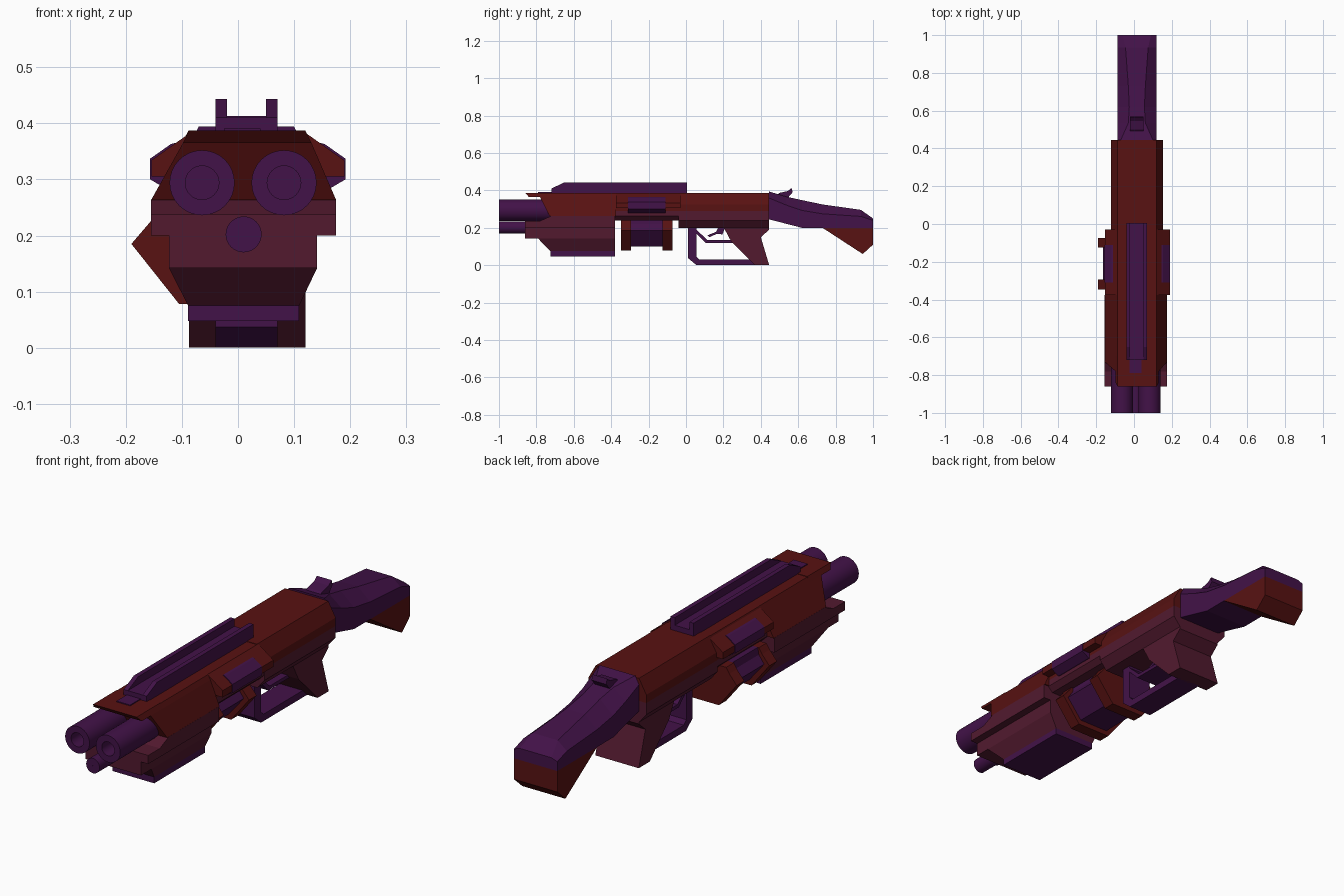
import bpy, bmesh, math


def material(name, rgb):
    m = bpy.data.materials.new(name)
    m.diffuse_color = (*rgb, 1)
    return m


PURPLE = material("purple", (0.055, 0.006, 0.065))
RED = material("red", (0.098, 0.006, 0.006))
MAROON = material("maroon", (0.085, 0.010, 0.028))
CX = 0.015  # centre line of the body


def loft(name, rings, mat, closed=False):
    """Skin a list of equal-length rings; cap the ends unless closed."""
    bm = bmesh.new()
    vs = [[bm.verts.new(p) for p in r] for r in rings]
    n, m = len(rings[0]), len(rings)
    for i in range(m if closed else m - 1):
        a, b = vs[i], vs[(i + 1) % m]
        for j in range(n):
            bm.faces.new((a[j], a[(j + 1) % n], b[(j + 1) % n], b[j]))
    if not closed:
        bm.faces.new(vs[0])
        bm.faces.new(vs[-1])
    bmesh.ops.recalc_face_normals(bm, faces=bm.faces)
    me = bpy.data.meshes.new(name)
    bm.to_mesh(me)
    bm.free()
    me.materials.append(mat)
    ob = bpy.data.objects.new(name, me)
    bpy.context.collection.objects.link(ob)
    return ob


def side(name, yz, x0, x1, mat):
    """Side profile (y, z) extruded across x."""
    return loft(name, [[(x, y, z) for y, z in yz] for x in (x0, x1)], mat)


def along(name, xz, y0, y1, mat):
    """Cross-section (x, z) extruded along y."""
    return loft(name, [[(x, y, z) for x, z in xz] for y in (y0, y1)], mat)


def mirrored(half, c=CX):
    """Half section (offset, z) completed about x = c."""
    return [(c + o, z) for o, z in half] + [(c - o, z) for o, z in reversed(half)]


def rect(x0, x1, y0, y1, z):
    return [(x0, y0, z), (x1, y0, z), (x1, y1, z), (x0, y1, z)]


def tube(name, x, z, r, y0, y1, bore, depth):
    """Round barrel with a recessed bore."""
    rings = [[(x + q * math.cos(k * math.tau / 32), y, z + q * math.sin(k * math.tau / 32))
              for k in range(32)]
             for q, y in ((r, y1), (r, y0), (bore, y0), (bore, y0 + depth))]
    ob = loft(name, rings, PURPLE)
    bpy.context.view_layer.objects.active = ob
    ob.select_set(True)
    bpy.ops.object.shade_smooth_by_angle(angle=math.radians(30))
    ob.select_set(False)


# Barrels and lower tube
for n, x in (("left", -0.064), ("right", 0.082)):
    tube(n + "_barrel", x, 0.294, 0.058, -1.0, -0.60, 0.03, 0.12)
tube("lower_tube", 0.01, 0.202, 0.032, -1.0, -0.80, 0.001, 0.001)

# Red shroud over the barrels, with an overhanging roof
loft("shroud", [rect(-0.087, 0.12, -0.79, -0.375, 0.385),
                rect(-0.098, 0.131, -0.78, -0.375, 0.365),
                rect(-0.155, 0.175, -0.73, -0.375, 0.263)], RED)
loft("shroud_roof", [rect(-0.087, 0.12, -0.86, -0.70, 0.387),
                     rect(-0.098, 0.131, -0.84, -0.70, 0.365)], RED)

# Handguard in stacked tiers
side("handguard_upper", [(-0.86, 0.2), (-0.38, 0.2), (-0.38, 0.264), (-0.72, 0.264),
                         (-0.78, 0.237), (-0.86, 0.237)], -0.155, 0.175, MAROON)
side("handguard_middle", [(-0.86, 0.142), (-0.38, 0.142), (-0.38, 0.2), (-0.86, 0.2)],
     -0.123, 0.141, MAROON)
loft("handguard_lower", [rect(-0.123, 0.141, -0.79, -0.38, 0.142),
                         rect(-0.089, 0.109, -0.725, -0.38, 0.075)], MAROON)
loft("handguard_base", [rect(-0.089, 0.109, -0.725, -0.38, z) for z in (0.075, 0.048)], PURPLE)

# Middle section and receiver: red upper, maroon lower
along("middle_upper", mirrored([(0.103, 0.385), (0.137, 0.32), (0.137, 0.29)]), -0.375, -0.04, RED)
along("middle_lower", mirrored([(0.137, 0.29), (0.137, 0.262), (0.115, 0.24)]), -0.38, -0.04, MAROON)
along("receiver_upper", mirrored([(0.103, 0.387), (0.138, 0.325), (0.138, 0.29)]), -0.04, 0.445, RED)
along("receiver_lower", mirrored([(0.138, 0.29), (0.138, 0.24), (0.105, 0.2)]), -0.04, 0.445, MAROON)

# Side flanges with purple inserts
for n, s in (("left", -1), ("right", 1)):
    c = 0.0175

    def pts(*p):
        return [(c + s * o, z) for o, z in p]
    flange = pts((0.1, 0.385), (0.172, 0.334), (0.172, 0.305), (0.1, 0.305))
    insert = pts((0.1, 0.372), (0.137, 0.363), (0.174, 0.337), (0.174, 0.30), (0.14, 0.28), (0.1, 0.28))
    along(n + "_flange", flange, -0.375, -0.03, RED)
    along(n + "_flange_insert", insert, -0.31, -0.11, PURPLE)

# Six-sided magazine held by two brackets
bracket = mirrored([(0.115, 0.25), (0.13, 0.226), (0.165, 0.185), (0.08, 0.078)], -0.025)
drum = mirrored([(0.11, 0.25), (0.115, 0.22), (0.14, 0.185), (0.07, 0.1)], -0.025)
along("front_bracket", bracket, -0.347, -0.295, RED)
along("rear_bracket", bracket, -0.125, -0.073, RED)
along("magazine", drum, -0.295, -0.125, PURPLE)

# Top rail: channel with two raised walls and a front tab
side("rail_base", [(-0.72, 0.385), (0.005, 0.385), (0.005, 0.41), (-0.72, 0.41)], -0.04, 0.07, PURPLE)
for n, x in (("left", -0.04), ("right", 0.05)):
    side(n + "_rail_wall", [(-0.72, 0.4), (0.005, 0.4), (0.005, 0.443), (-0.65, 0.443), (-0.72, 0.41)],
         x, x + 0.02, PURPLE)
side("rail_tab", [(-0.79, 0.38), (-0.71, 0.38), (-0.71, 0.391), (-0.79, 0.391)], -0.025, 0.04, PURPLE)

# Stock: chamfered sections (y, top z, bottom z, flat half width, chamfer height)
stock = [(0.445, 0.394, 0.245, 0.085, 0.035), (0.535, 0.367, 0.222, 0.045, 0.045),
         (0.62, 0.348, 0.2, 0.04, 0.055), (0.73, 0.325, 0.2, 0.045, 0.05),
         (0.935, 0.296, 0.2, 0.06, 0.035), (1.0, 0.25, 0.2, 0.075, 0.01)]
loft("stock", [[(x, y, z) for x, z in mirrored([(f, t), (0.103, t - h), (0.103, b)])]
               for y, t, b, f, h in stock], PURPLE)
side("butt_pad", [(0.73, 0.2), (1.0, 0.2), (1.0, 0.11), (0.945, 0.06)], -0.088, 0.118, RED)

# Thumb lever behind the receiver
side("thumb_lever", [(0.48, 0.37), (0.5, 0.387), (0.545, 0.397), (0.565, 0.413), (0.57, 0.39), (0.54, 0.355)],
     -0.02, 0.05, PURPLE)

# Grip, trigger guard and trigger
side("grip", [(0.20, 0.205), (0.24, 0.13), (0.37, 0.0), (0.445, 0.0), (0.40, 0.15),
              (0.445, 0.19), (0.445, 0.205)], -0.087, 0.12, MAROON)
side("trigger_guard", [(0.012, 0.205), (0.012, 0.037), (0.057, 0.0), (0.38, 0.0), (0.35, 0.03),
                       (0.072, 0.03), (0.055, 0.047), (0.055, 0.205)], -0.04, 0.07, PURPLE)
side("guard_brace", [(0.045, 0.18), (0.105, 0.12), (0.25, 0.12), (0.25, 0.135), (0.115, 0.135),
                     (0.055, 0.19)], -0.04, 0.07, PURPLE)
side("trigger", [(0.115, 0.16), (0.16, 0.178), (0.175, 0.205), (0.21, 0.205), (0.195, 0.165),
                 (0.165, 0.168), (0.125, 0.15)], -0.005, 0.035, PURPLE)
